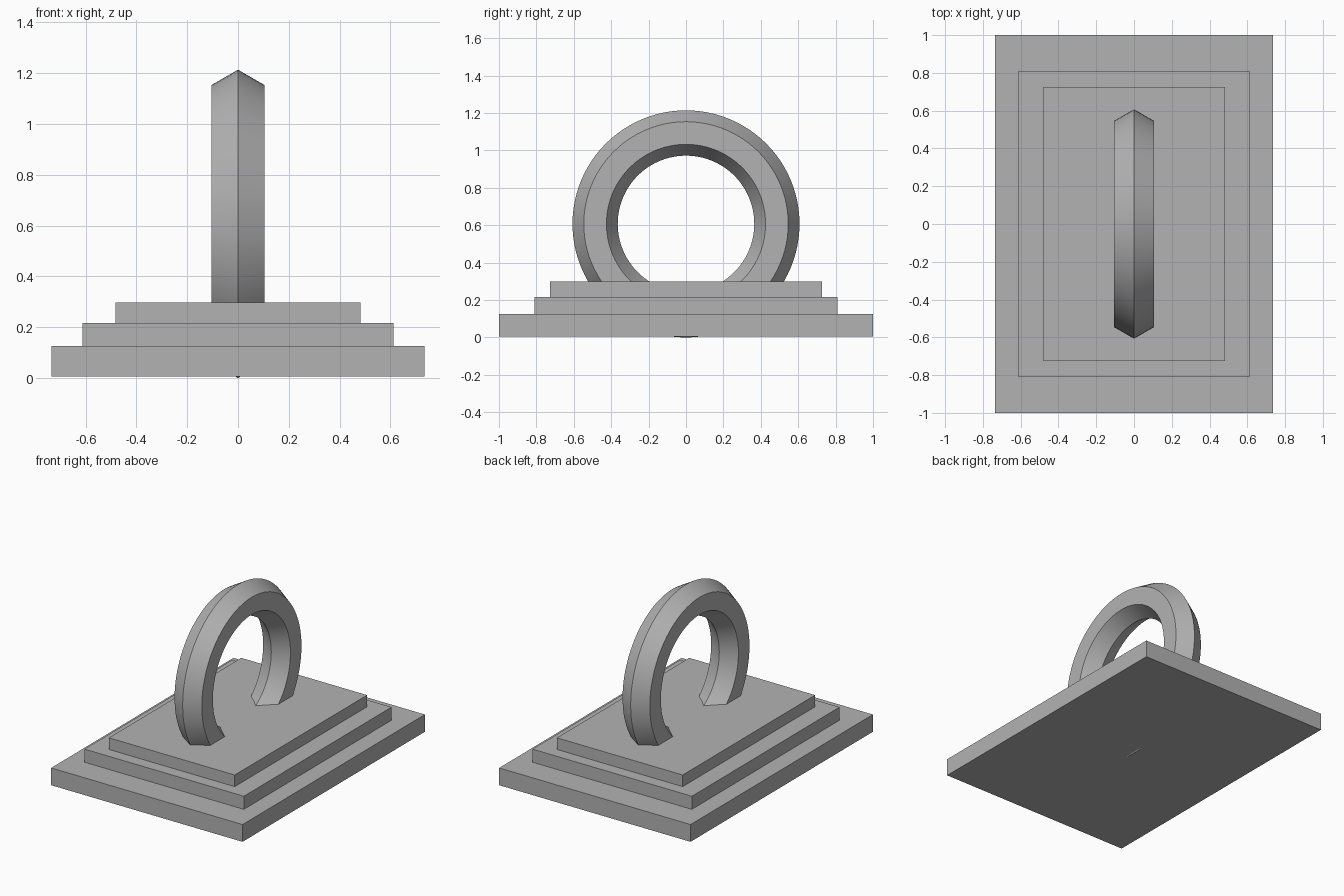
import bpy, bmesh, math

if "Cube" in bpy.data.objects:
    bpy.data.objects.remove(bpy.data.objects["Cube"])

grey = bpy.data.materials.new("plain grey")
grey.diffuse_color = (0.45, 0.45, 0.45, 1)
grey.use_nodes = True
grey.node_tree.nodes["Principled BSDF"].inputs["Base Color"].default_value = grey.diffuse_color


def make_object(name, bm):
    bmesh.ops.recalc_face_normals(bm, faces=bm.faces)
    mesh = bpy.data.meshes.new(name)
    bm.to_mesh(mesh)
    bm.free()
    mesh.materials.append(grey)
    ob = bpy.data.objects.new(name, mesh)
    bpy.context.collection.objects.link(ob)
    return ob


# Stepped plinth: half width, half depth, bottom, top
steps = [
    ("base_step", 0.735, 1.0, 0.006, 0.126),
    ("middle_step", 0.612, 0.81, 0.126, 0.217),
    ("top_step", 0.483, 0.726, 0.217, 0.298),
]
for name, hx, hy, z0, z1 in steps:
    bm = bmesh.new()
    bmesh.ops.create_cube(bm, size=1)
    for v in bm.verts:
        v.co.x *= 2 * hx
        v.co.y *= 2 * hy
        v.co.z = z0 if v.co.z < 0 else z1
    make_object(name, bm)

# Upright ring: hexagonal section swept round the x axis, sunk through the plinth
MAJOR, MINOR, SEGMENTS, SIDES = 0.486, 0.121, 96, 6
CENTRE_Z = MAJOR + MINOR
bm = bmesh.new()
rings = []
for i in range(SEGMENTS):
    a = 2 * math.pi * i / SEGMENTS
    loop = []
    for j in range(SIDES):
        b = 2 * math.pi * j / SIDES
        r = MAJOR + MINOR * math.cos(b)
        loop.append(bm.verts.new((MINOR * math.sin(b), r * math.cos(a),
                                  CENTRE_Z + r * math.sin(a))))
    rings.append(loop)
for i in range(SEGMENTS):
    p, q = rings[i], rings[(i + 1) % SEGMENTS]
    for j in range(SIDES):
        k = (j + 1) % SIDES
        bm.faces.new((p[j], p[k], q[k], q[j]))
ring = make_object("ring", bm)

# Smooth along the ring, crisp ridges across it
bpy.context.view_layer.objects.active = ring
ring.select_set(True)
bpy.ops.object.shade_smooth_by_angle(angle=math.radians(30))
